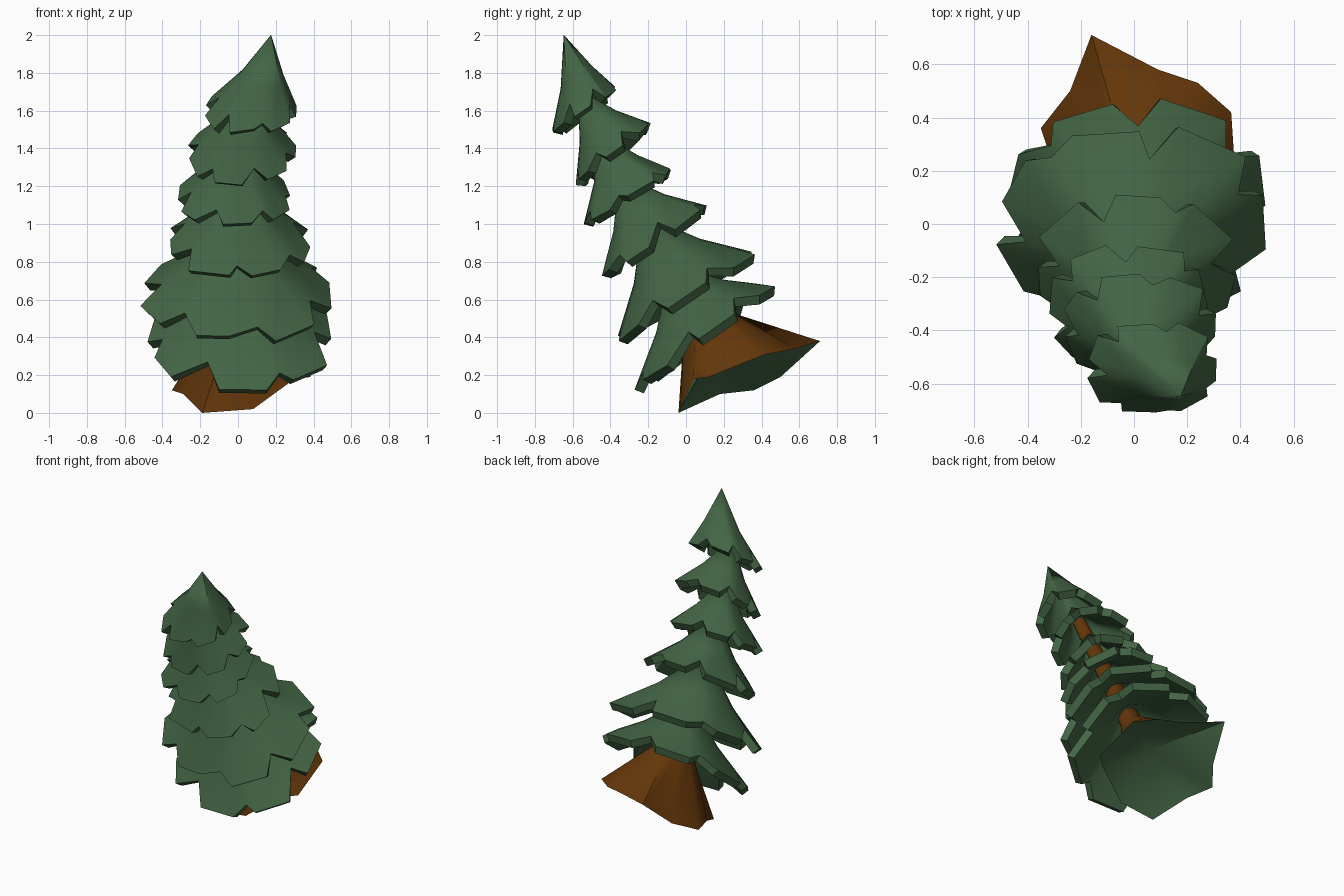
import bpy, bmesh, math, random
from mathutils import Vector

if "Cube" in bpy.data.objects:
    bpy.data.objects.remove(bpy.data.objects["Cube"])

random.seed(5)

# Leaning local frame: u = sideways, v = towards the back, w = along the trunk
BASE = Vector((0.0, 0.25, 0.17))
U = Vector((1, 0, 0))
V = Vector((0, 0.898, 0.44))
W = Vector((0, -0.44, 0.898))


def loc(u, v, w):
    return BASE + U * u + V * v + W * w


def material(name, rgb):
    m = bpy.data.materials.new(name)
    m.diffuse_color = (*rgb, 1)
    m.use_nodes = True
    m.node_tree.nodes["Principled BSDF"].inputs["Base Color"].default_value = m.diffuse_color
    return m


green = material("pine green", (0.056, 0.130, 0.058))
brown = material("bark brown", (0.130, 0.039, 0.003))


def finish(name, bm, mats, angle, thickness=0):
    me = bpy.data.meshes.new(name)
    bm.to_mesh(me)
    bm.free()
    ob = bpy.data.objects.new(name, me)
    bpy.context.collection.objects.link(ob)
    for m in mats:
        me.materials.append(m)
    bpy.ops.object.select_all(action='DESELECT')
    ob.select_set(True)
    bpy.context.view_layer.objects.active = ob
    if thickness:
        sol = ob.modifiers.new("thickness", 'SOLIDIFY')
        sol.thickness = thickness
        sol.offset = -1
        bpy.ops.object.modifier_apply(modifier=sol.name)
    bpy.ops.object.shade_smooth_by_angle(angle=math.radians(angle))


def bridge(bm, a, b):
    n = len(a)
    for i in range(n):
        j = (i + 1) % n
        bm.faces.new((a[i], a[j], b[j], b[i]))


# Trunk: irregular flared foot, tapering column, green folded underside
foot = [(-.19, -.04, .0), (.08, -.03, .02), (.30, .04, .18), (.385, .12, .19),
        (.365, .42, .31), (.24, .53, .33), (.09, .58, .34), (-.16, .71, .38),
        (-.24, .50, .19), (-.35, .36, .12), (-.29, .18, .10)]
bm = bmesh.new()
ring0 = [bm.verts.new(p) for p in foot]
prev = ring0
for r, cv, w in ((.145, .01, .33), (.075, -.03, .5), (.04, -.07, 1.7)):
    ring = []
    for p in foot:
        d = Vector(p) - BASE
        a = math.atan2(d.dot(V), d.dot(U))
        ring.append(bm.verts.new(loc(.02 + r * math.cos(a), cv + r * math.sin(a), w)))
    bridge(bm, prev, ring)
    prev = ring
bm.faces.new(prev)
mid = bm.verts.new(loc(.01, 0, .2))
for i in range(len(ring0)):
    f = bm.faces.new((ring0[i], mid, ring0[(i + 1) % len(ring0)]))
    f.material_index = 1
bmesh.ops.recalc_face_normals(bm, faces=bm.faces)
finish("trunk", bm, [brown, green], 40)


# Branch tiers: cone skirts with broad lobes split by notches, given thickness
def tier(name, u0, u1, v0, v1, w_front, w_back, apex, lobes, phase):
    bm = bmesh.new()
    cu, ru, cv, rv = (u0 + u1) / 2, (u1 - u0) / 2, (v0 + v1) / 2, (v1 - v0) / 2
    au, av, aw = apex
    rim, middle = [], []
    for i in range(lobes):
        # each lobe: notch, then two corners at slightly different reach
        parts = ((random.uniform(-.05, .05), random.uniform(.16, .42)),
                 (random.uniform(.14, .26), random.uniform(-.09, .03)),
                 (random.uniform(.62, .84), random.uniform(-.10, .06)))
        for f, cut in parts:
            a = math.tau * (i + f) / lobes + math.radians(phase)
            c, s = math.cos(a), math.sin(a)
            # diagonals reach a little further than a plain ellipse
            k = 1 + .07 * math.sin(2 * a) ** 2
            eu, ev = cu + ru * c * k, cv + rv * s * k
            ew = w_front + (w_back - w_front) * (s + 1) / 2
            # profile: steep at the top, flaring towards the rim
            mu, mv, mw = au + (eu - au) * .5, av + (ev - av) * .5, aw + (ew - aw) * .58
            middle.append(bm.verts.new(loc(mu, mv, mw)))
            rim.append(bm.verts.new(loc(eu + (mu - eu) * cut, ev + (mv - ev) * cut,
                                        ew + (mw - ew) * cut)))
    top = bm.verts.new(loc(au, av, aw))
    bridge(bm, rim, middle)
    for i in range(len(middle)):
        bm.faces.new((middle[i], middle[(i + 1) % len(middle)], top))
    finish(name, bm, [green], 25, .052)


tiers = [
    (-.46, .50, -.48, .41, .20, .36, (.02, -.03, .70), 7, 90),
    (-.51, .49, -.455, .39, .47, .57, (.00, -.04, 1.00), 7, -75),
    (-.36, .37, -.385, .28, .80, .90, (.01, -.06, 1.25), 7, -90),
    (-.32, .28, -.35, .20, 1.09, 1.15, (.01, -.06, 1.50), 7, -60),
    (-.26, .31, -.285, .205, 1.31, 1.42, (.04, -.06, 1.75), 7, -75),
    (-.17, .31, -.28, .125, 1.61, 1.67, (.175, .0, 2.04), 7, -75),
]
for i, t in enumerate(tiers):
    tier("branch_tier_%d" % (i + 1), *t)
